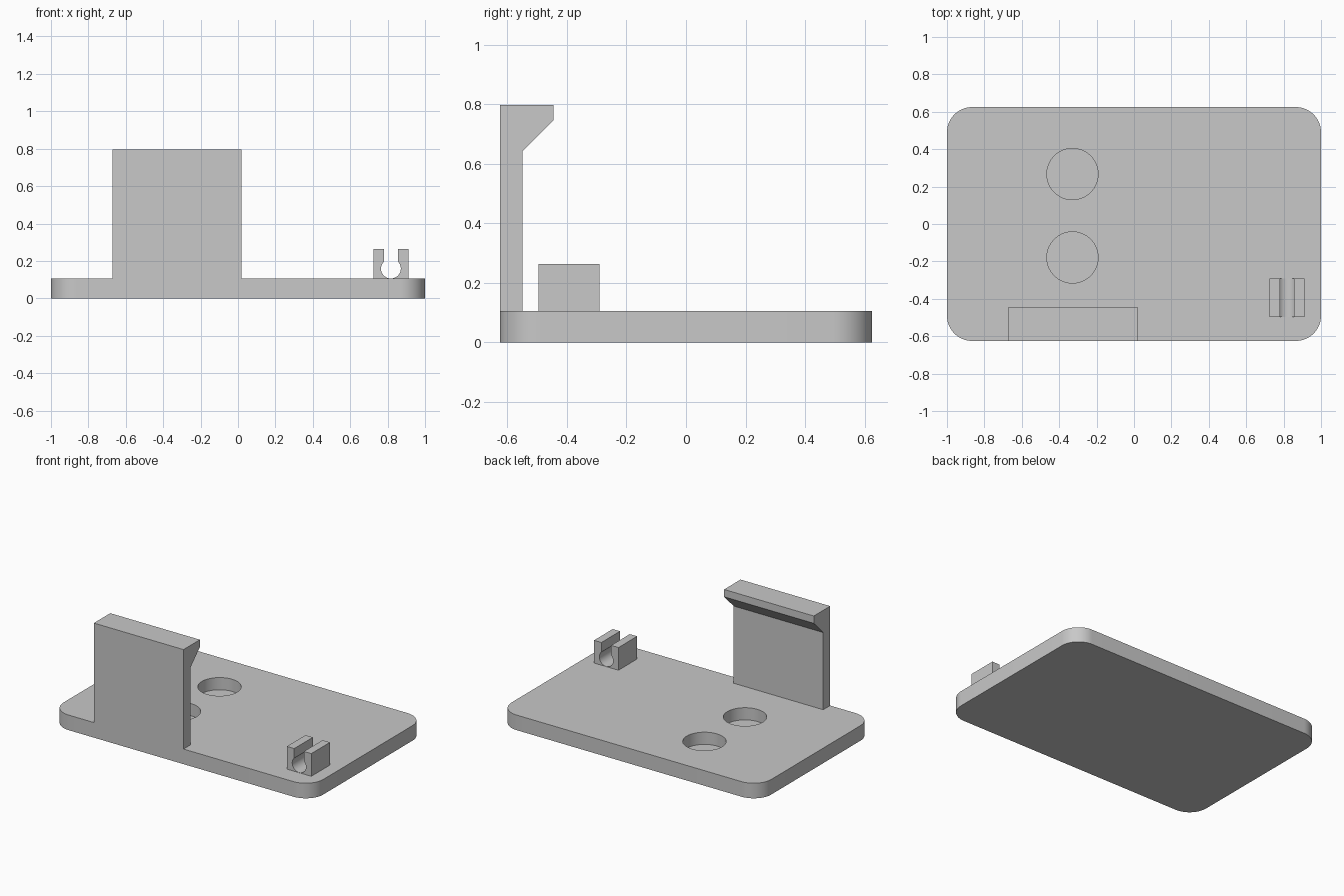
import bpy
import bmesh
from math import cos, sin, pi, radians, asin
from mathutils import Vector

cube = bpy.data.objects.get("Cube")
if cube:
    bpy.data.objects.remove(cube, do_unlink=True)

grey = bpy.data.materials.new("light grey")
grey.use_nodes = True
grey.diffuse_color = (0.58, 0.58, 0.58, 1)
grey.node_tree.nodes["Principled BSDF"].inputs["Base Color"].default_value = grey.diffuse_color

HALF_X, HALF_Y, THICK = 1.0, 0.625, 0.105


def arc(cx, cy, r, start, end, steps):
    """Points along a circular arc."""
    angles = [start + (end - start) * i / steps for i in range(steps + 1)]
    return [(cx + r * cos(a), cy + r * sin(a)) for a in angles]


def extrude(name, profile, place, direction):
    """Extrude a 2D profile, placed in space by a function, along a direction."""
    bm = bmesh.new()
    face = bm.faces.new([bm.verts.new(place(u, v)) for u, v in profile])
    new = bmesh.ops.extrude_face_region(bm, geom=[face])["geom"]
    verts = [g for g in new if isinstance(g, bmesh.types.BMVert)]
    bmesh.ops.translate(bm, verts=verts, vec=Vector(direction))
    bmesh.ops.recalc_face_normals(bm, faces=bm.faces)
    mesh = bpy.data.meshes.new(name)
    bm.to_mesh(mesh)
    bm.free()
    mesh.materials.append(grey)
    obj = bpy.data.objects.new(name, mesh)
    bpy.context.collection.objects.link(obj)
    return obj


def select_only(obj):
    bpy.ops.object.select_all(action='DESELECT')
    obj.select_set(True)
    bpy.context.view_layer.objects.active = obj


# Base plate with rounded corners
R = 0.135
outline = []
for i, (sx, sy) in enumerate([(1, 1), (-1, 1), (-1, -1), (1, -1)]):
    outline += arc(sx * (HALF_X - R), sy * (HALF_Y - R), R, i * pi / 2, (i + 1) * pi / 2, 16)
base = extrude("base_plate", outline, lambda u, v: (u, v, 0), (0, 0, THICK))

# Two blind round pockets in the plate
for y in (0.267, -0.179):
    circle = arc(-0.329, y, 0.137, 0, 2 * pi, 64)[:-1]
    cutter = extrude("pocket_cutter", circle, lambda u, v: (u, v, 0.02), (0, 0, 0.2))
    cutter.hide_render = True
    cut = base.modifiers.new("pocket", 'BOOLEAN')
    cut.operation = 'DIFFERENCE'
    cut.solver = 'EXACT'
    cut.object = cutter
    select_only(base)
    bpy.ops.object.modifier_apply(modifier=cut.name)
    bpy.data.objects.remove(cutter, do_unlink=True)

# Upright wall with an overhanging, chamfered lip
wall_profile = [(-HALF_Y, THICK), (-0.549, THICK), (-0.549, 0.642),
                (-0.445, 0.746), (-0.445, 0.797), (-HALF_Y, 0.797)]
wall = extrude("hook_wall", wall_profile, lambda u, v: (-0.672, u, v), (0.69, 0, 0))

# Cable clip: a block with a round channel opening through a narrower slot
CX, CZ, CR, SLOT = 0.8175, 0.159, 0.053, 0.0375
side, top = 0.094, 0.263
lean = asin(SLOT / CR)
bore = arc(CX, CZ, CR, pi / 2 - lean, -3 * pi / 2 + lean, 40)
clip_profile = [(CX - side, THICK - 0.004), (CX + side, THICK - 0.004),
                (CX + side, top), (CX + SLOT, top)]
clip_profile += bore + [(CX - SLOT, top), (CX - side, top)]
clip = extrude("cable_clip", clip_profile, lambda u, v: (u, -0.496, v), (0, 0.205, 0))

for obj in (base, wall, clip):
    select_only(obj)
    bpy.ops.object.shade_smooth_by_angle(angle=radians(30))
